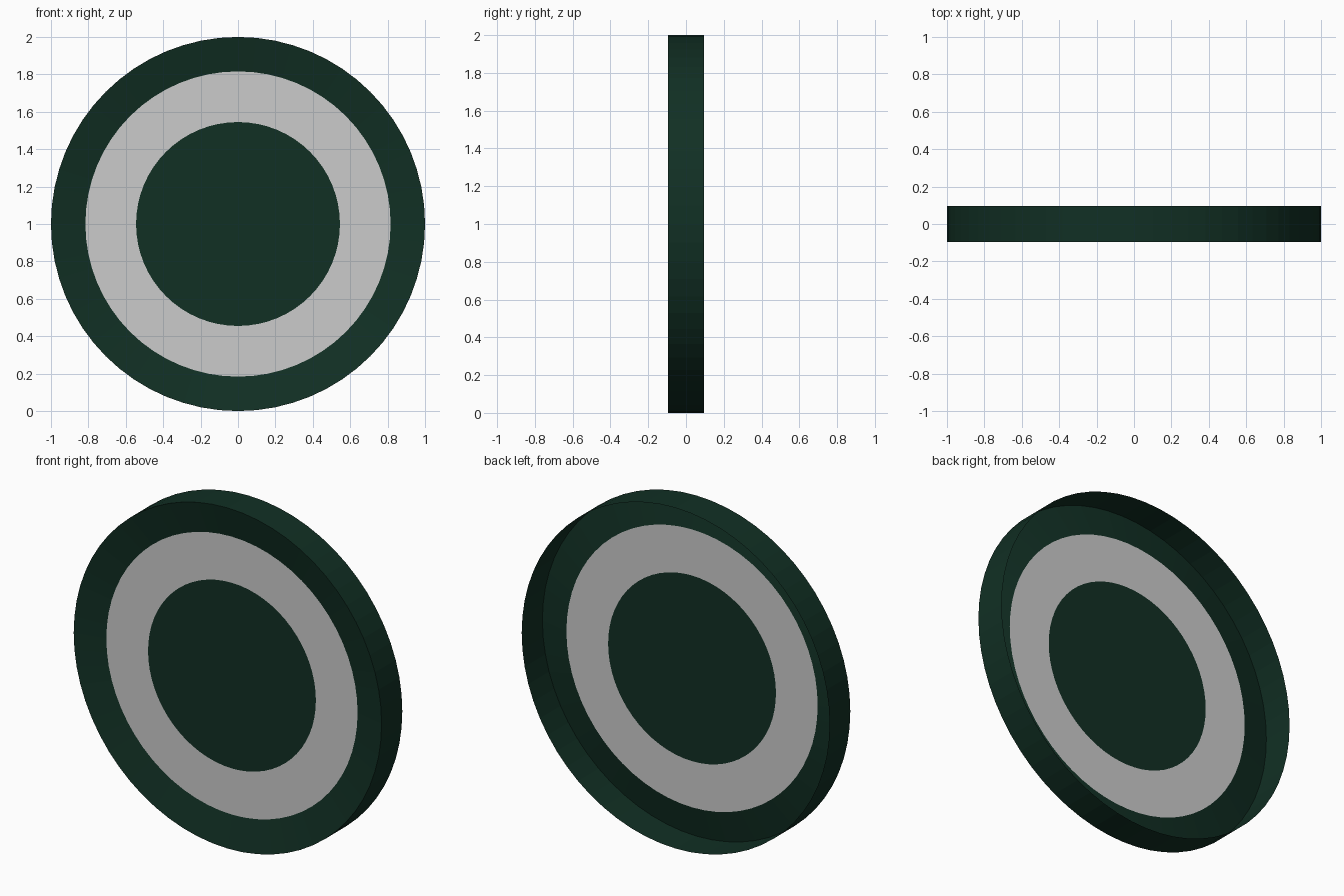
import bpy, bmesh
from math import sin, cos, pi

if "Cube" in bpy.data.objects:
    bpy.data.objects.remove(bpy.data.objects["Cube"])

SEGMENTS = 64
HALF_DEPTH = 0.096
FACE_Y = -0.056      # plane of the recessed front panel
CENTRE_Z = 1.0

green = bpy.data.materials.new("dark_green")
green.diffuse_color = (0.0056, 0.029, 0.0175, 1)
green.use_nodes = True
green.node_tree.nodes["Principled BSDF"].inputs["Base Color"].default_value = green.diffuse_color


def revolve(name, profile, material=None):
    """Spin a (radius, y) profile around the disc's y axis."""
    bm = bmesh.new()
    rings = []
    for r, y in profile:
        if r == 0:
            rings.append([bm.verts.new((0, y, CENTRE_Z))] * SEGMENTS)
        else:
            angles = [2 * pi * i / SEGMENTS for i in range(SEGMENTS)]
            rings.append([bm.verts.new((r * cos(a), y, CENTRE_Z + r * sin(a)))
                          for a in angles])
    for a, b in zip(rings, rings[1:]):
        for i in range(SEGMENTS):
            j = (i + 1) % SEGMENTS
            corners = list(dict.fromkeys((a[i], b[i], b[j], a[j])))
            bm.faces.new(corners)
    mesh = bpy.data.meshes.new(name)
    bm.to_mesh(mesh)
    bm.free()
    obj = bpy.data.objects.new(name, mesh)
    bpy.context.collection.objects.link(obj)
    if material:
        mesh.materials.append(material)
    return obj


# Outer wall, open at the back, with a bevelled lip sloping in at the front
revolve("rim", [(1.0, HALF_DEPTH), (1.0, -HALF_DEPTH), (0.816, FACE_Y)], green)

# Flat pale band
revolve("face_ring", [(0.816, FACE_Y), (0.545, FACE_Y)])

# Flat centre panel
revolve("centre_disc", [(0.545, FACE_Y), (0, FACE_Y)], green)
